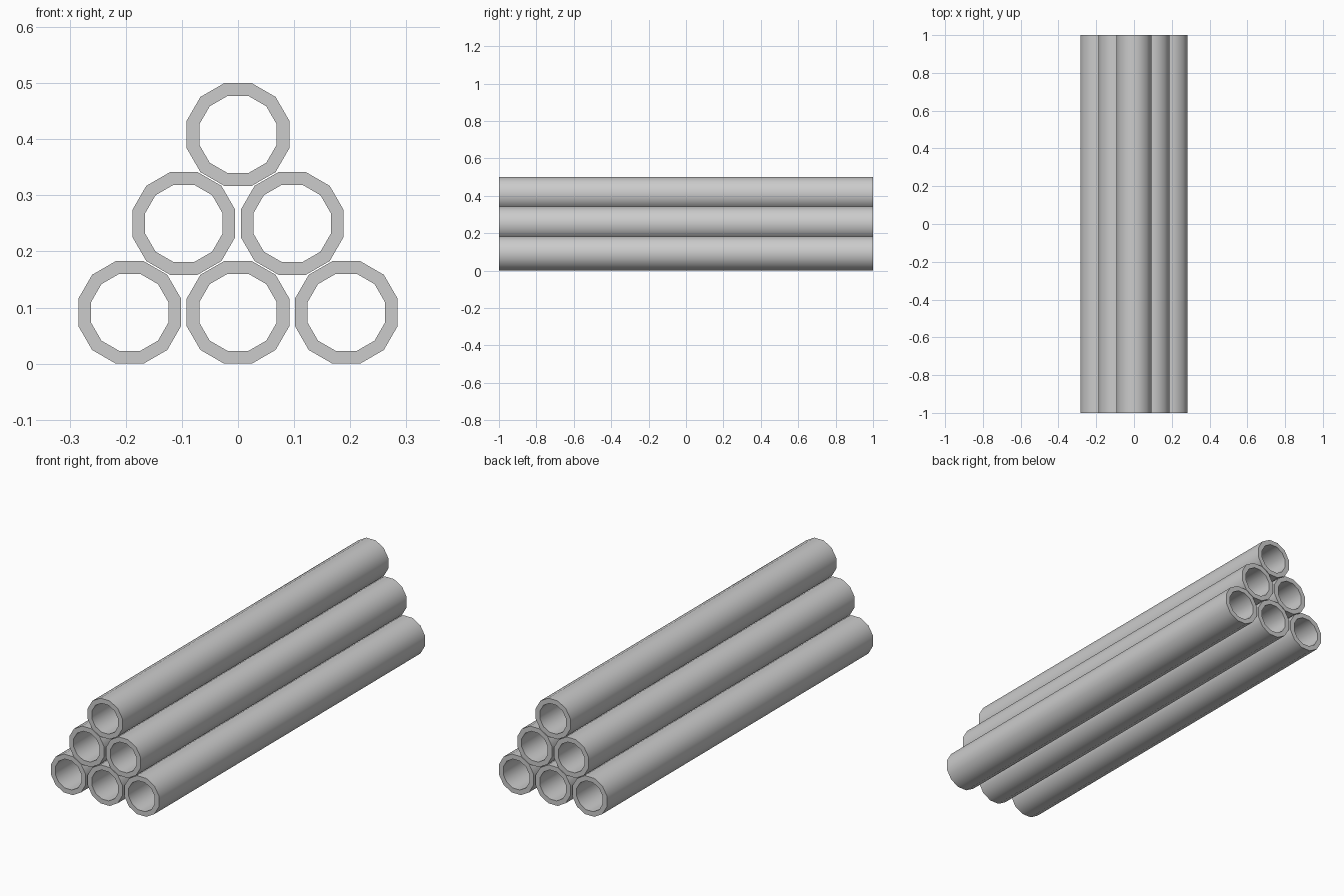
import bpy, bmesh, math

if "Cube" in bpy.data.objects:
    bpy.data.objects.remove(bpy.data.objects["Cube"])

SIDES = 12
OUTER, INNER = 0.0915, 0.0688   # distance from centre to flat
HALF = 1.0
SPACING, RISE = 0.193, 0.1585


def make_pipe(name, cx, cz):
    bm = bmesh.new()

    def ring(apothem, y):
        r = apothem / math.cos(math.pi / SIDES)
        verts = []
        for i in range(SIDES):
            a = 2 * math.pi * (i + 0.5) / SIDES
            verts.append(bm.verts.new((r * math.cos(a), y, r * math.sin(a))))
        return verts

    # closed loop of rings: outer wall, back rim, bore, front rim
    rings = [ring(OUTER, -HALF), ring(OUTER, HALF), ring(INNER, HALF), ring(INNER, -HALF)]
    for k in range(4):
        a, b = rings[k], rings[(k + 1) % 4]
        for i in range(SIDES):
            j = (i + 1) % SIDES
            bm.faces.new((a[i], b[i], b[j], a[j]))
    bmesh.ops.recalc_face_normals(bm, faces=bm.faces)
    mesh = bpy.data.meshes.new(name)
    bm.to_mesh(mesh)
    bm.free()
    obj = bpy.data.objects.new(name, mesh)
    obj.location = (cx, 0, cz)
    bpy.context.collection.objects.link(obj)
    # smooth walls, crisp rims
    bpy.ops.object.select_all(action='DESELECT')
    obj.select_set(True)
    bpy.context.view_layer.objects.active = obj
    bpy.ops.object.shade_smooth_by_angle(angle=math.radians(40))


# pyramid stack: three, two, one
for row in range(3):
    count = 3 - row
    for i in range(count):
        make_pipe(f"pipe_row{row + 1}_{i + 1}",
                  (i - (count - 1) / 2) * SPACING, OUTER + row * RISE)
